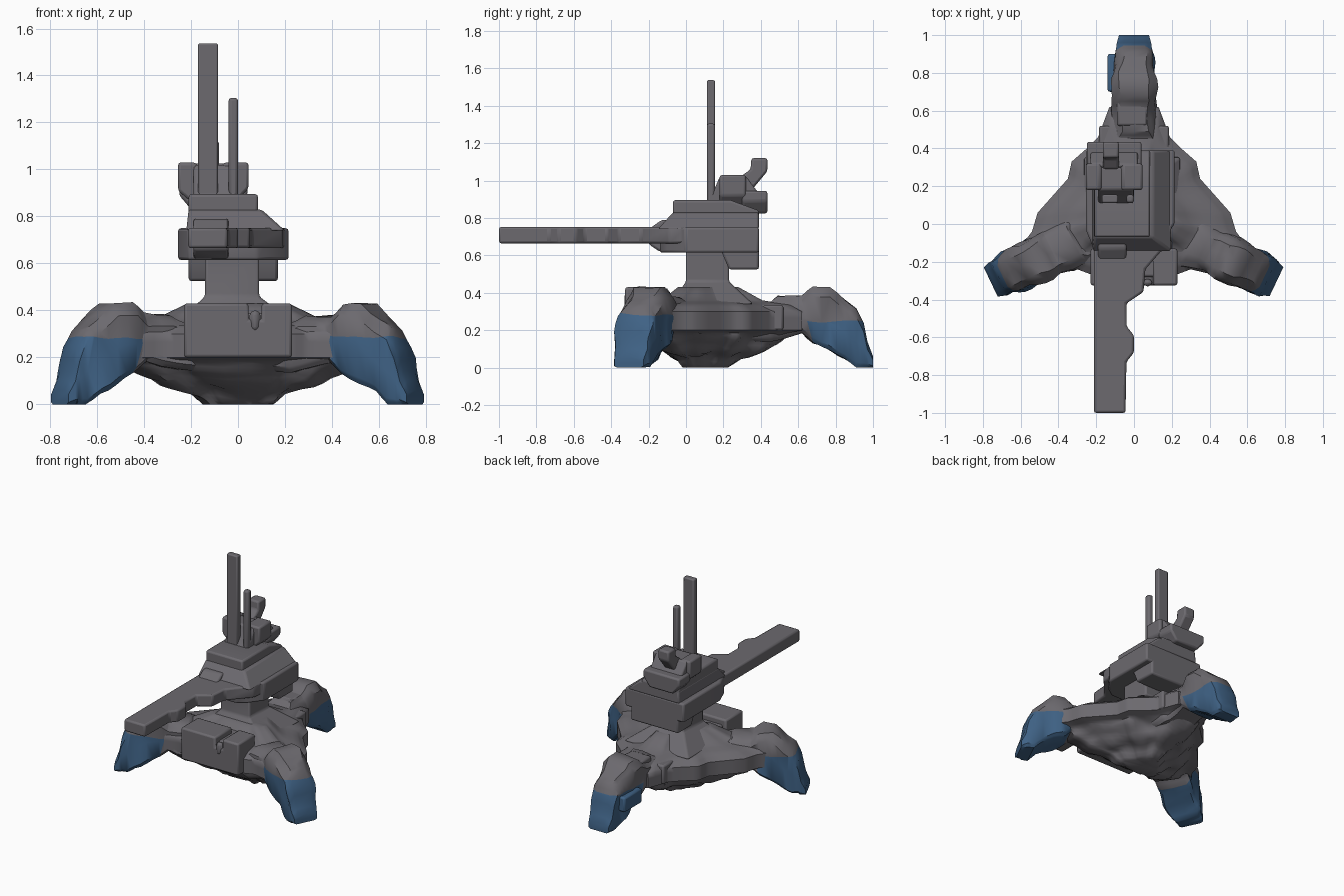
import bpy, bmesh, math
from mathutils import Vector, Matrix, noise

cube = bpy.data.objects.get("Cube")
if cube:
    bpy.data.objects.remove(cube)


def material(name, color):
    m = bpy.data.materials.new(name)
    m.diffuse_color = (*color, 1)
    m.use_nodes = True
    m.node_tree.nodes["Principled BSDF"].inputs["Base Color"].default_value = (*color, 1)
    return m


GREY = material("gunmetal grey", (0.150, 0.143, 0.158))
BLUE = material("foot blue", (0.050, 0.122, 0.235))


def finish(name, bm, bevel=0.012, angle=35):
    bmesh.ops.recalc_face_normals(bm, faces=bm.faces)
    mesh = bpy.data.meshes.new(name)
    bm.to_mesh(mesh)
    bm.free()
    ob = bpy.data.objects.new(name, mesh)
    bpy.context.collection.objects.link(ob)
    mesh.materials.append(GREY)
    mesh.materials.append(BLUE)
    if bevel:
        mod = ob.modifiers.new("Soft edges", "BEVEL")
        mod.width, mod.segments, mod.limit_method = bevel, 2, "ANGLE"
    bpy.ops.object.select_all(action="DESELECT")
    ob.select_set(True)
    bpy.context.view_layer.objects.active = ob
    bpy.ops.object.shade_smooth_by_angle(angle=math.radians(angle))
    return ob


def skin(bm, rings):
    """Bridge matching point loops and cap both ends."""
    loops = [[bm.verts.new(p) for p in ring] for ring in rings]
    n = len(loops[0])
    for a, b in zip(loops, loops[1:]):
        for i in range(n):
            j = (i + 1) % n
            bm.faces.new((a[i], a[j], b[j], b[i]))
    bm.faces.new(loops[0][::-1])
    bm.faces.new(loops[-1])


def prism(name, profile, axis, lo, hi, bevel=0.012):
    """Extrude a 2D profile along x (y,z), y (x,z) or z (x,y)."""
    place = {"x": lambda p, t: (t, *p), "y": lambda p, t: (p[0], t, p[1]),
             "z": lambda p, t: (*p, t)}[axis]
    bm = bmesh.new()
    skin(bm, [[place(p, t) for p in profile] for t in (lo, hi)])
    return finish(name, bm, bevel)


def box(name, x0, x1, y0, y1, z0, z1, bevel=0.012):
    return prism(name, [(x0, y0), (x1, y0), (x1, y1), (x0, y1)], "z", z0, z1, bevel)


def rect(x0, x1, y0, y1, z):
    return [(x0, y0, z), (x1, y0, z), (x1, y1, z), (x0, y1, z)]


# Three-armed hull with a lumpy, recessed underside
half = [(0.13, 0.62), (0.19, 0.46), (0.25, 0.4), (0.33, 0.33), (0.35, 0.24), (0.51, 0.06),
        (0.54, -0.04), (0.6, -0.12), (0.47, -0.28), (0.3, -0.24), (0.22, -0.27)]
outline = half + [(-x, y) for x, y in reversed(half)]
bm = bmesh.new()
levels = [(0.0, 0.25), (0.05, 0.38), (0.095, 0.62), (0.14, 0.75), (0.185, 0.86), (0.2, 1.0),
          (0.3, 1.0), (0.335, 0.88), (0.36, 0.6), (0.43, 0.36)]
skin(bm, [[(x * s, 0.09 + (y - 0.09) * s, z) for x, y in outline] for z, s in levels])
bmesh.ops.subdivide_edges(bm, edges=bm.edges, cuts=2, use_grid_fill=True)
for v in bm.verts:
    if 0.01 < v.co.z < 0.18:
        v.co.z = max(0.0, v.co.z + 0.025 * noise.noise(v.co * 11))
        v.co.xy *= 1 + 0.06 * noise.noise(v.co * 9 + Vector((3, 1, 2)))
finish("hull", bm, 0, 50)

# Legs: lofted chamfered sections, (distance, half width, bottom, top)
SECTIONS = [(0.15, 0.17, 0.14, 0.33), (0.33, 0.17, 0.14, 0.35), (0.37, 0.14, 0.15, 0.38),
            (0.5, 0.125, 0.18, 0.38), (0.56, 0.125, 0.13, 0.425), (0.65, 0.125, 0.09, 0.425),
            (0.73, 0.12, 0.05, 0.36), (0.79, 0.11, 0.0, 0.32), (0.83, 0.105, 0.0, 0.24),
            (0.85, 0.1, 0.0, 0.14), (0.88, 0.09, 0.0, 0.06)]


def leg(name, angle, origin, length, width, line, start):
    bm = bmesh.new()
    rings = []
    for u, w, lo, hi in SECTIONS:
        u, w = u * length, w * width
        c = min(0.05, (hi - lo) * 0.3)
        rings.append([(u, -w, lo + c / 2), (u, -w * 0.8, lo), (u, w * 0.8, lo), (u, w, lo + c / 2),
                      (u, w, hi - c), (u, w * 0.6, hi), (u, -w * 0.6, hi), (u, -w, hi - c)])
    skin(bm, rings)
    bmesh.ops.subdivide_edges(bm, edges=bm.edges, cuts=1, use_grid_fill=True)
    # split at the painted line
    for co, no in (((0, 0, line), (0, 0, 1)), ((start, 0, 0), (1, 0, 0.25))):
        bmesh.ops.bisect_plane(bm, geom=bm.verts[:] + bm.edges[:] + bm.faces[:],
                               plane_co=co, plane_no=no)
    for f in bm.faces:
        c = f.calc_center_median()
        f.material_index = int(c.z < line and c.x + 0.25 * c.z > start)
    # uneven surface
    for v in bm.verts:
        if 0.3 < v.co.x < 0.8:
            p = v.co * 9 + Vector((angle, 0, 0))
            v.co.y += 0.025 * noise.noise(p)
            v.co.z = max(0, v.co.z + 0.015 * noise.noise(p + Vector((0, 5, 0))))
    bm.transform(Matrix.Translation(origin) @ Matrix.Rotation(math.radians(angle), 4, "Z"))
    finish(name, bm, 0, 40)


leg("left_leg", -25.5, (0, 0.055, 0), 0.95, 0.95, 0.285, 0.54)
leg("right_leg", 205.5, (0, 0.055, 0), 0.955, 0.95, 0.285, 0.57)
leg("back_leg", 90, (0, 0.12, 0), 1.0, 0.88, 0.25, 0.59)
box("back_leg_side_plate", -0.14, -0.08, 0.7, 0.9, 0.13, 0.235).data.materials[0] = BLUE
box("back_leg_ridge", -0.09, 0.07, 0.52, 0.7, 0.3, 0.385)
for s, side in ((1, "left"), (-1, "right")):
    box(side + "_hull_pod", s * 0.1, s * 0.185, 0.37, 0.52, 0.2, 0.335)

# Front equipment box with a notch in its top edge
prism("front_box", [(-0.23, 0.2), (0.23, 0.2), (0.23, 0.43), (0.1, 0.43), (0.1, 0.36),
                    (0.045, 0.36), (0.045, 0.43), (-0.23, 0.43)], "y", -0.325, -0.13)
box("front_box_backing", -0.2, 0.2, -0.28, 0.0, 0.2, 0.39)
box("front_box_latch", 0.05, 0.095, -0.33, -0.29, 0.31, 0.4, 0.02)

# Neck
bm = bmesh.new()
skin(bm, [rect(-0.27, 0.25, -0.08, 0.36, 0.34), rect(-0.14, 0.09, 0.0, 0.23, 0.46),
          rect(-0.14, 0.09, 0.0, 0.23, 0.64)])
finish("neck", bm)

# Turret
prism("turret_slab", [(-0.255, 0.39), (-0.255, -0.03), (-0.21, -0.14), (0.08, -0.14),
                      (0.14, -0.1), (0.215, 0.0), (0.215, 0.39)], "z", 0.615, 0.75)
prism("turret_rear", [(0.23, 0.525), (0.39, 0.525), (0.39, 0.72), (0.19, 0.72), (0.19, 0.62)],
      "x", -0.21, 0.17)
bm = bmesh.new()
skin(bm, [rect(-0.22, 0.2, -0.15, 0.39, 0.74), rect(-0.21, 0.1, -0.07, 0.39, 0.83)])
finish("turret_slope", bm)
prism("turret_top", [(-0.07, 0.78), (0.39, 0.78), (0.39, 0.84), (0.24, 0.895), (-0.07, 0.895)],
      "x", -0.21, 0.085)

# Gun
prism("gun", [(-0.212, -1.0), (-0.045, -1.0), (-0.04, -0.73), (0.0, -0.68), (0.0, -0.59),
              (-0.04, -0.54), (-0.04, -0.42), (0.05, -0.36), (0.06, -0.24), (0.19, -0.09),
              (0.2, 0.0), (-0.212, 0.0)], "z", 0.665, 0.752)
prism("gun_mount", [(-0.2, 0.66), (-0.14, 0.62), (0.05, 0.62), (0.05, 0.79), (-0.13, 0.79),
                    (-0.2, 0.74)], "x", -0.19, -0.04)

# Sensor head
head = [(-0.21, 0.87), (0.0, 0.87), (0.045, 0.92), (0.045, 1.03), (-0.06, 1.03),
        (-0.08, 1.0), (-0.16, 1.0), (-0.18, 1.03), (-0.255, 1.03), (-0.255, 0.91)]
prism("sensor_head", head, "y", 0.18, 0.32)
prism("sensor_head_front", [(0.1, 0.88), (0.3, 0.88), (0.3, 1.02), (0.18, 1.02), (0.15, 0.95)],
      "x", -0.19, 0.0)
prism("sensor_head_rear", [(-0.195, 0.825), (-0.01, 0.825), (0.04, 0.89), (0.04, 0.945),
                           (-0.25, 0.945), (-0.25, 0.89)], "y", 0.3, 0.435)
prism("sensor_head_ramp", [(0.3, 0.9), (0.39, 0.93), (0.32, 1.025), (0.3, 1.025)],
      "x", -0.23, 0.02)
prism("sensor_knob", [(0.29, 0.96), (0.36, 0.96), (0.435, 1.05), (0.435, 1.12), (0.35, 1.12),
                      (0.345, 1.06), (0.29, 1.02)], "x", -0.165, -0.08)

# Antennas
box("tall_antenna", -0.17, -0.085, 0.112, 0.155, 0.87, 1.537, 0.008)
box("short_antenna", -0.04, 0.0, 0.112, 0.155, 0.87, 1.305, 0.012)
